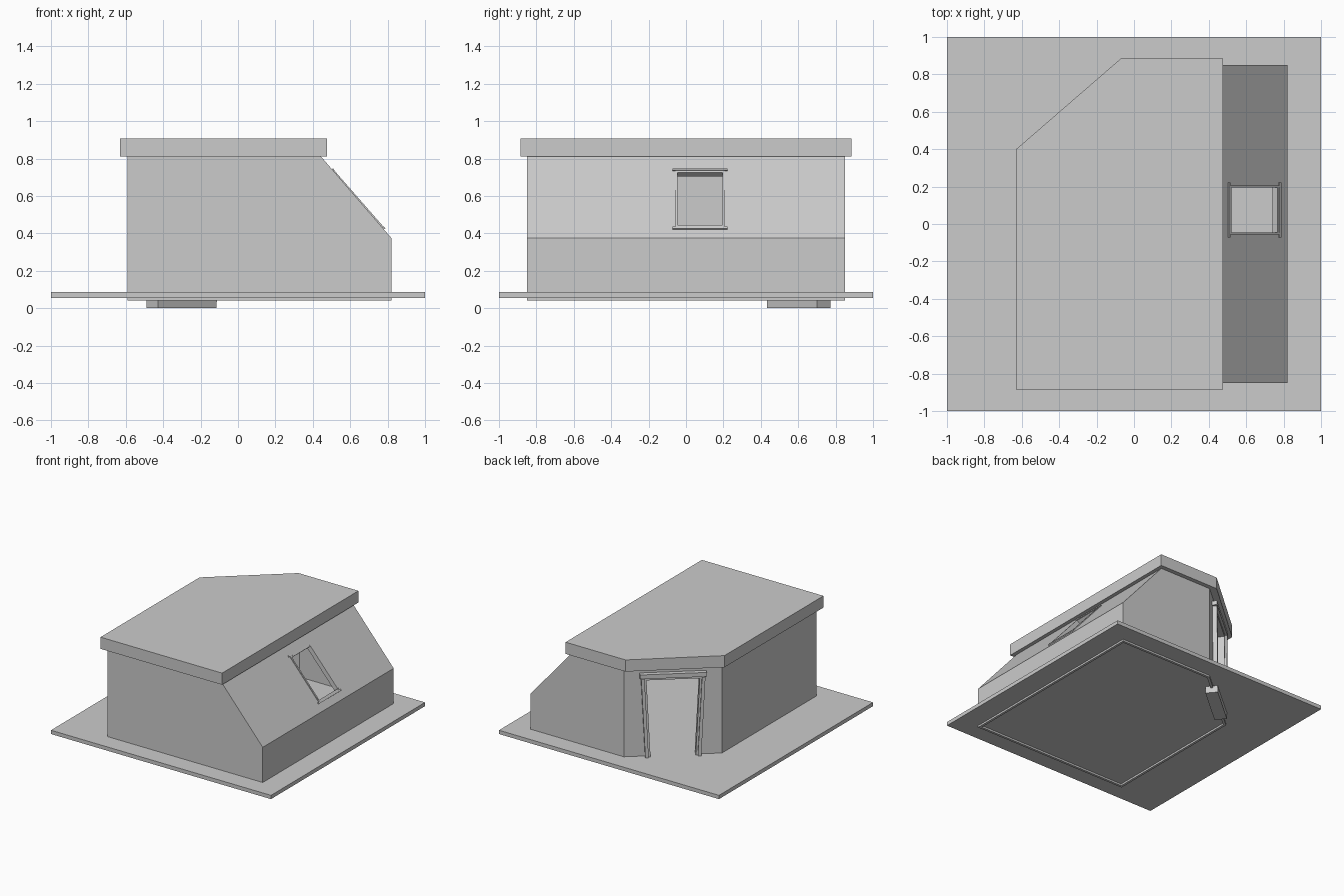
import bpy, bmesh
from mathutils import Vector, Matrix

if "Cube" in bpy.data.objects:
    bpy.data.objects.remove(bpy.data.objects["Cube"])


def frame_matrix(origin, u, v):
    """Local x = u, y = v, z = outward normal."""
    u, v = Vector(u).normalized(), Vector(v).normalized()
    m = Matrix((u, v, u.cross(v))).transposed().to_4x4()
    m.translation = Vector(origin)
    return m


def prism(name, pts, d0, d1, mat=Matrix()):
    """Extrude a 2D outline from depth d0 to d1, then place it with mat."""
    bm = bmesh.new()
    face = bm.faces.new([bm.verts.new((x, y, d0)) for x, y in pts])
    ext = bmesh.ops.extrude_face_region(bm, geom=[face])
    verts = [g for g in ext["geom"] if isinstance(g, bmesh.types.BMVert)]
    bmesh.ops.translate(bm, vec=(0, 0, d1 - d0), verts=verts)
    bmesh.ops.transform(bm, matrix=mat, verts=bm.verts)
    bmesh.ops.recalc_face_normals(bm, faces=bm.faces)
    mesh = bpy.data.meshes.new(name)
    bm.to_mesh(mesh)
    bm.free()
    ob = bpy.data.objects.new(name, mesh)
    bpy.context.collection.objects.link(ob)
    return ob


def rect(x0, x1, y0, y1):
    return [(x0, y0), (x1, y0), (x1, y1), (x0, y1)]


# Local frames: doorway on the cut corner, window on the sloping wall
door = frame_matrix((-0.31, 0.6125, 0), (-0.763, -0.647, 0), (0, 0, 1))
window = frame_matrix((0.64, 0.075, 0.581), (0, 1, 0), (-0.658, 0, 0.753))

# Ground plate and flat roof
prism("ground_plate", rect(-1, 1, -1, 1), 0.055, 0.086)
prism("roof_slab", [(-0.63, -0.885), (0.475, -0.885), (0.475, 0.885),
                    (-0.07, 0.885), (-0.63, 0.40)], 0.81, 0.906)

# Hollow walls: side profile swept along y, corner cut off, opened top and bottom
side = frame_matrix((0, 0, 0), (1, 0, 0), (0, 0, 1))
walls = prism("walls", [(-0.59, 0.04), (0.82, 0.04), (0.82, 0.375),
                        (0.44, 0.815), (-0.59, 0.815)], -0.85, 0.85, side)
bm = bmesh.new()
bm.from_mesh(walls.data)
cut = bmesh.ops.bisect_plane(bm, geom=bm.verts[:] + bm.edges[:] + bm.faces[:],
                             plane_co=door.translation, plane_no=door.col[2].to_3d(),
                             clear_outer=True)
bmesh.ops.holes_fill(bm, edges=[e for e in bm.edges if e.is_boundary])
bmesh.ops.recalc_face_normals(bm, faces=bm.faces)
bmesh.ops.delete(bm, geom=[f for f in bm.faces if abs(f.normal.z) > 0.99],
                 context='FACES_ONLY')
bm.to_mesh(walls.data)
bm.free()
solid = walls.modifiers.new("thickness", 'SOLIDIFY')
solid.thickness = 0.02
solid.offset = -1
solid.use_even_offset = True

# Openings
cutters = [
    prism("door_cutter", [(-0.17, -0.1), (0.17, -0.1), (0.215, 0.74), (-0.215, 0.74)],
          -0.1, 0.1, door),
    prism("window_cutter", rect(-0.125, 0.125, -0.195, 0.195), -0.1, 0.1, window),
]
bpy.context.view_layer.objects.active = walls
for c in cutters:
    c.hide_render = True
    b = walls.modifiers.new(c.name, 'BOOLEAN')
    b.operation = 'DIFFERENCE'
    b.solver = 'EXACT'
    b.object = c
for m in list(walls.modifiers):
    bpy.ops.object.modifier_apply(modifier=m.name)
for c in cutters:
    bpy.data.objects.remove(c)

# Door frame: tapering jambs with a stepped lining, lintel and threshold
for s, label in ((-1, "left"), (1, "right")):
    prism("door_casing_" + label, [(s * 0.24, 0.73), (s * 0.205, 0.0),
                                   (s * 0.18, 0.0), (s * 0.215, 0.73)],
          -0.06, 0.035, door)
    prism("door_lining_" + label, [(s * 0.215, 0.73), (s * 0.18, 0.0),
                                   (s * 0.165, 0.0), (s * 0.20, 0.73)],
          -0.06, 0.018, door)
prism("door_lintel", rect(-0.25, 0.25, 0.735, 0.77), -0.06, 0.037, door)
prism("door_lintel_lining", rect(-0.215, 0.215, 0.715, 0.735), -0.06, 0.018, door)
prism("door_threshold", rect(-0.205, 0.205, 0.0, 0.05), -0.06, 0.035, door)

# Window frame: thin sides, linings, and longer head and sill strips
for s, a, b in ((-1, "left", "sill"), (1, "right", "head")):
    prism("window_side_" + a, rect(*sorted((s * 0.12, s * 0.132)), -0.2, 0.2),
          -0.03, 0.008, window)
    prism("window_lining_" + b, rect(-0.12, 0.12, *sorted((s * 0.188, s * 0.2))),
          -0.03, 0.006, window)
    prism("window_" + b, rect(-0.146, 0.146, *sorted((s * 0.2, s * 0.213))),
          -0.01, 0.01, window)
